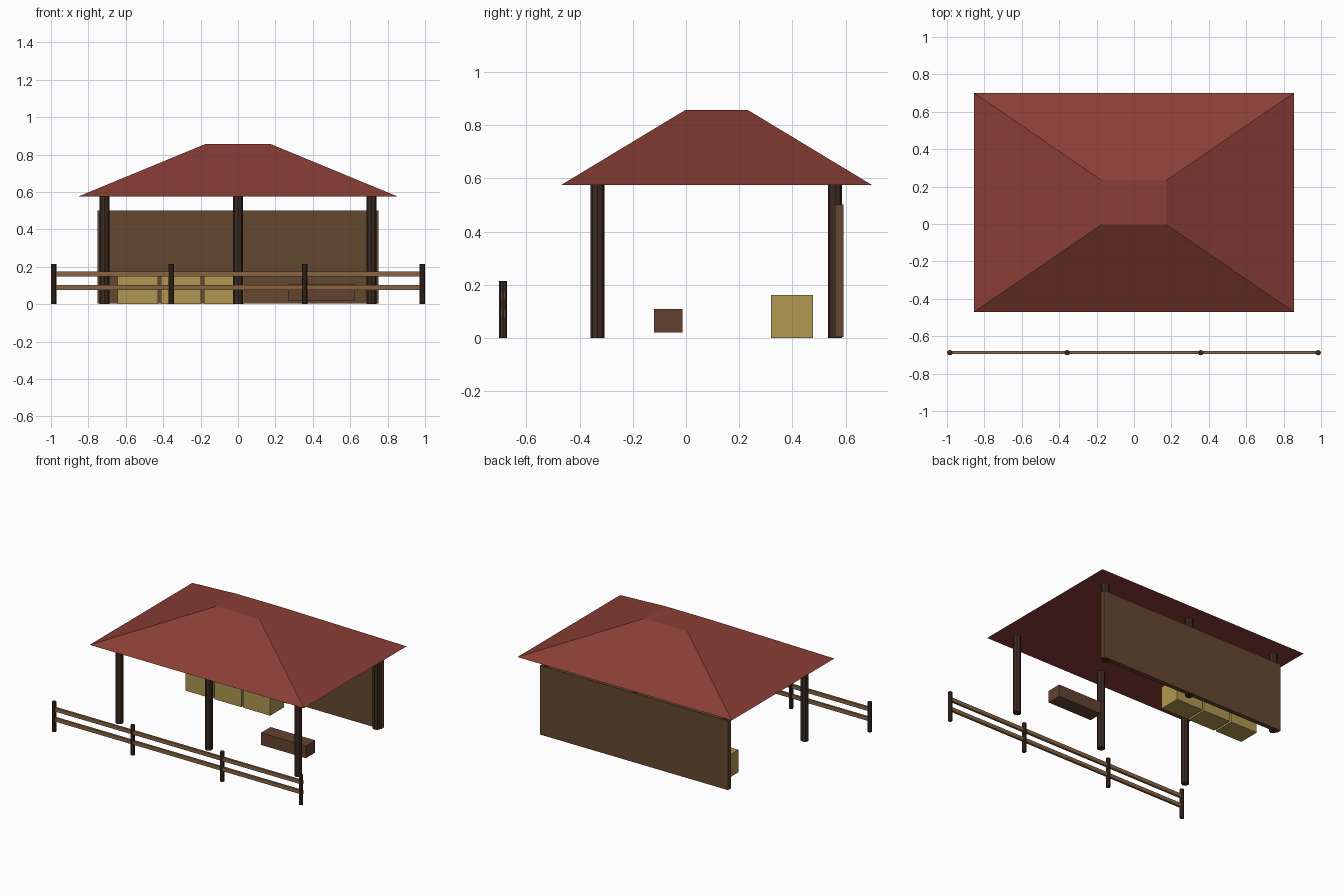
import bpy, bmesh, math

if "Cube" in bpy.data.objects:
    bpy.data.objects.remove(bpy.data.objects["Cube"])


def material(name, r, g, b):
    m = bpy.data.materials.new(name)
    lin = [((c / 255 + 0.055) / 1.055) ** 2.4 for c in (r, g, b)]
    m.diffuse_color = (*lin, 1)
    m.use_nodes = True
    m.node_tree.nodes["Principled BSDF"].inputs["Base Color"].default_value = m.diffuse_color
    return m


ROOF = material("roof_red", 138, 62, 54)
POST = material("dark_timber", 60, 42, 33)
WALL = material("wall_brown", 100, 72, 48)
RAIL = material("rail_brown", 135, 100, 66)
HAY = material("straw_yellow", 177, 153, 82)
TROUGH = material("trough_brown", 100, 67, 48)


def finish(bm, name, mat):
    bmesh.ops.recalc_face_normals(bm, faces=bm.faces)
    mesh = bpy.data.meshes.new(name)
    bm.to_mesh(mesh)
    bm.free()
    mesh.materials.append(mat)
    ob = bpy.data.objects.new(name, mesh)
    bpy.context.collection.objects.link(ob)
    return ob


def box(name, mat, x, y, z):
    """Box from (min, max) pairs."""
    bm = bmesh.new()
    bmesh.ops.create_cube(bm, size=1)
    for v in bm.verts:
        for i, (lo, hi) in enumerate((x, y, z)):
            v.co[i] = hi if v.co[i] > 0 else lo
    return finish(bm, name, mat)


def pole(name, mat, x, y, radius, height):
    bm = bmesh.new()
    bmesh.ops.create_cone(bm, cap_ends=True, segments=8, radius1=radius,
                          radius2=radius, depth=height)
    bmesh.ops.translate(bm, verts=bm.verts, vec=(x, y, height / 2))
    return finish(bm, name, mat)


# Hipped roof with a small flat top
bm = bmesh.new()
rings = []
for hx, y0, y1, z in ((0.855, -0.47, 0.70, 0.575), (0.172, -0.003, 0.233, 0.857)):
    rings.append([bm.verts.new(p) for p in
                  ((-hx, y0, z), (hx, y0, z), (hx, y1, z), (-hx, y1, z))])
low, top = rings
bm.faces.new(low)
bm.faces.new(top)
for i in range(4):
    j = (i + 1) % 4
    bm.faces.new((low[i], low[j], top[j], top[i]))
finish(bm, "roof", ROOF)

# Roof posts, front and back rows
for row, y in (("front", -0.333), ("back", 0.56)):
    for x in (-0.714, 0, 0.714):
        pole(row + "_post", POST, x, y, 0.0265, 0.578)

# Back wall
box("back_wall", WALL, (-0.75, 0.75), (0.56, 0.592), (0.003, 0.502))

# Hay bales
for x in (-0.535, -0.305, -0.075):
    box("hay_bale", HAY, (x - 0.108, x + 0.108), (0.32, 0.477), (0, 0.162))

# Feed trough
box("feed_trough", TROUGH, (0.268, 0.625), (-0.12, -0.013), (0.02, 0.108))

# Fence
for x in (-0.985, -0.357, 0.357, 0.985):
    pole("fence_post", POST, x, -0.688, 0.0145, 0.215)
for z in (0.09, 0.162):
    box("fence_rail", RAIL, (-0.997, 0.997), (-0.696, -0.680), (z - 0.0135, z + 0.0135))
